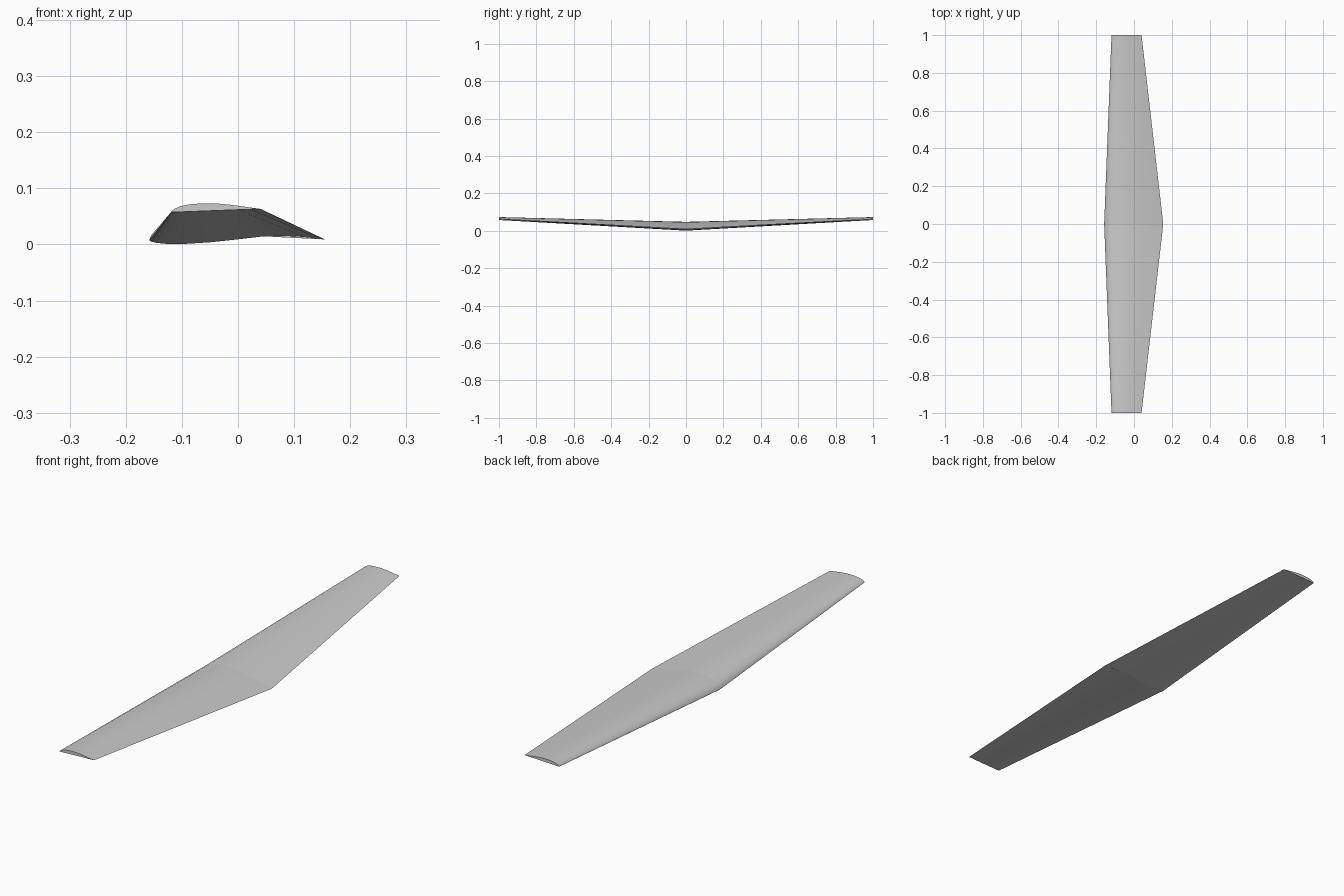
import bpy
import bmesh

cube = bpy.data.objects.get("Cube")
if cube:
    bpy.data.objects.remove(cube, do_unlink=True)

# Single grey skin
grey = bpy.data.materials.new("light_grey")
grey.use_nodes = True
colour = (0.6, 0.6, 0.6, 1)
grey.diffuse_color = colour
grey.node_tree.nodes["Principled BSDF"].inputs["Base Color"].default_value = colour

# Aerofoil sections as (x, z): chord fraction against height
ROOT_TOP = [(0, .008), (.01, .016), (.04, .026), (.1, .036), (.2, .045), (.32, .048),
            (.45, .046), (.6, .039), (.75, .029), (.88, .019), (1, .009)]
ROOT_LOW = [(.97, .010), (.88, .0135), (.75, .0155), (.65, .0145), (.5, .009),
            (.35, .004), (.2, .001), (.1, .001), (.04, .003), (.01, .005)]
TIP_TOP = [(0, .058), (.01, .060), (.04, .064), (.1, .068), (.2, .0715), (.32, .073),
           (.45, .0735), (.6, .072), (.75, .069), (.88, .066), (1, .0635)]


def wing_half(name, side, flat_tail):
    """Loft one tapered half from the root section to the tip section."""
    low = [(c, .0145 - (c - .65) * .0157 if flat_tail and c > .65 else z) for c, z in ROOT_LOW]
    root = [(-.158 + .313 * c, z) for c, z in ROOT_TOP + low]
    tip_low = [(c, .0575 + .006 * c) for c, z in ROOT_LOW]
    tip = [(-.119 + .159 * c, z) for c, z in TIP_TOP + tip_low]
    bm = bmesh.new()
    rings = [[bm.verts.new((x, y, z)) for x, z in section]
             for section, y in ((root, 0), (tip, side))]
    count = len(root)
    for i in range(count):
        j = (i + 1) % count
        bm.faces.new((rings[0][i], rings[0][j], rings[1][j], rings[1][i]))
    for ring in rings:
        bm.faces.new(ring)
    bmesh.ops.recalc_face_normals(bm, faces=bm.faces)
    mesh = bpy.data.meshes.new(name)
    bm.to_mesh(mesh)
    bm.free()
    mesh.materials.append(grey)
    wing = bpy.data.objects.new(name, mesh)
    bpy.context.collection.objects.link(wing)
    bpy.ops.object.select_all(action="DESELECT")
    wing.select_set(True)
    bpy.context.view_layer.objects.active = wing
    bpy.ops.object.shade_smooth_by_angle(angle=0.6)


# The rear half has a flatter tail under its root
wing_half("front_wing_half", -1, False)
wing_half("rear_wing_half", 1, True)
